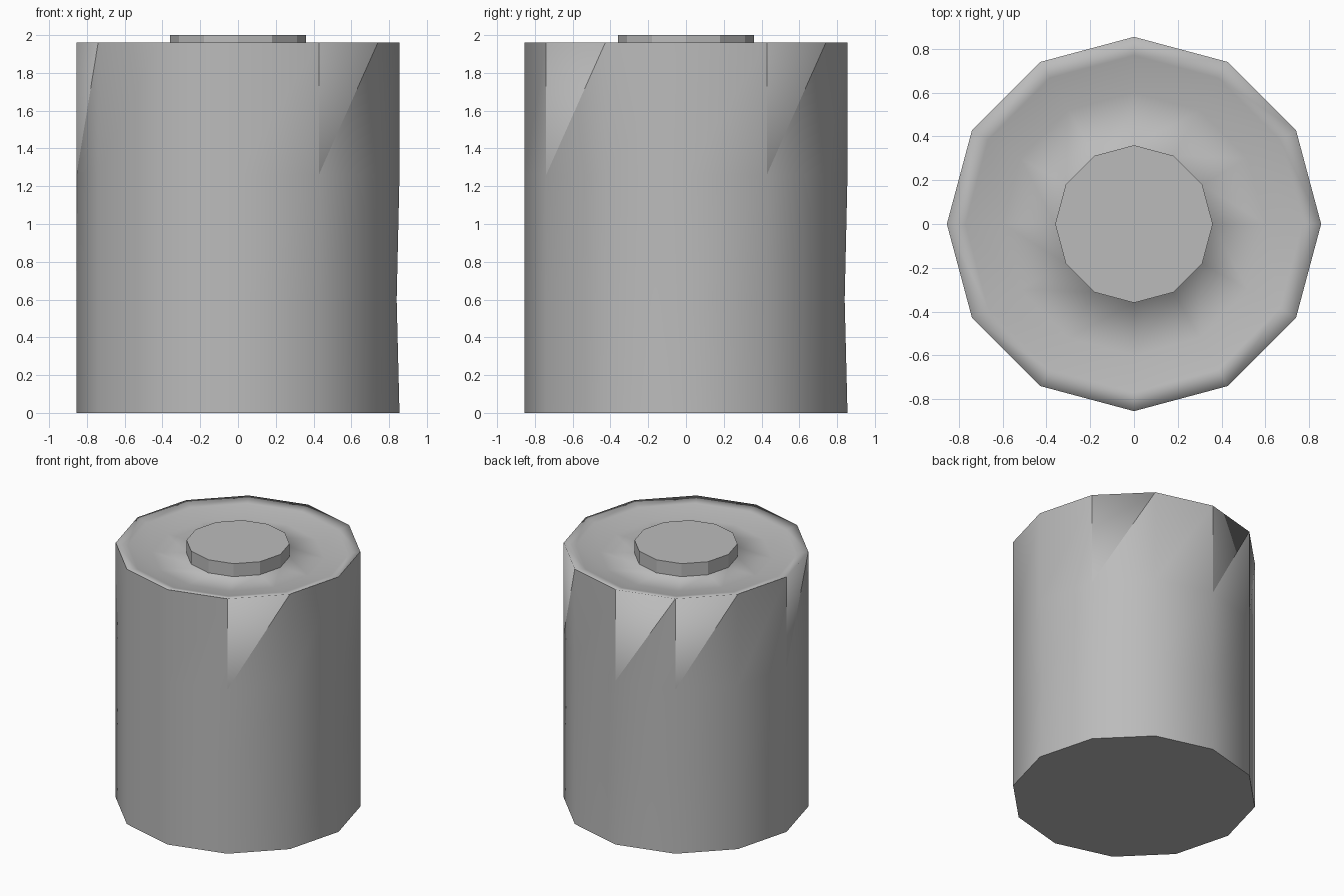
import bpy, bmesh, math

if "Cube" in bpy.data.objects:
    bpy.data.objects.remove(bpy.data.objects["Cube"], do_unlink=True)

N = 12                        # sides of the can
R = 0.855                     # body radius
TOP = 1.96                    # rim height
FOLD = 1.26                   # lower tip of the folded rim corners
FOLDS = {1, 3, 4, 6, 10}      # sides where the rim folds into the wall

grey = bpy.data.materials.new("plain grey")
grey.use_nodes = True
colour = (0.5, 0.5, 0.5, 1)
grey.diffuse_color = colour
grey.node_tree.nodes["Principled BSDF"].inputs["Base Color"].default_value = colour


def ring(bm, radius, z, dents=()):
    """One ring of N vertices; dented corners sit slightly inward."""
    out = []
    for i in range(N):
        a = 2 * math.pi * i / N
        r = radius - (0.015 if i in dents else 0)
        out.append(bm.verts.new((r * math.cos(a), r * math.sin(a), z)))
    return out


def bridge(bm, low, high, skip=()):
    for i in range(N):
        j = (i + 1) % N
        if i not in skip:
            bm.faces.new((low[i], low[j], high[j], high[i]))


def finish(name, bm, smooth=True):
    mesh = bpy.data.meshes.new(name)
    for f in bm.faces:
        f.smooth = smooth
    bm.to_mesh(mesh)
    bm.free()
    mesh.materials.append(grey)
    obj = bpy.data.objects.new(name, mesh)
    bpy.context.collection.objects.link(obj)
    return obj


# Body wall, with a slight dent at two corners
bm = bmesh.new()
base = ring(bm, R, 0)
waist = ring(bm, R, 0.6, dents=(0, 3))
shoulder = ring(bm, R, FOLD)
rim = ring(bm, R, TOP)
bridge(bm, base, waist)
bridge(bm, waist, shoulder)
bridge(bm, shoulder, rim, skip=FOLDS)
for i in FOLDS:
    j = (i + 1) % N
    bm.faces.new((shoulder[i], shoulder[j], rim[j]))
finish("body_wall", bm)

# Flat base
bm = bmesh.new()
bm.faces.new(list(reversed(ring(bm, R, 0))))
finish("base_cap", bm, smooth=False)

# Dished top, with folded corners running down into the wall and hidden collars
bm = bmesh.new()
skirt = ring(bm, R - 0.003, TOP - 0.03)
lip = ring(bm, R, TOP)
bridge(bm, skirt, lip, skip=FOLDS)
for i in FOLDS:
    j = (i + 1) % N
    a = 2 * math.pi * i / N
    tip = bm.verts.new((R * math.cos(a), R * math.sin(a), FOLD))
    bm.faces.new((tip, lip[j], lip[i]))
previous = lip
for radius, z in ((0.77, 1.94), (0.6, 1.9), (0.36, 1.9), (0.355, 1.95)):
    current = ring(bm, radius, z)
    bridge(bm, previous, current)
    previous = current
finish("dished_top", bm)

# Raised centre button
bm = bmesh.new()
low = ring(bm, 0.36, 1.89)
high = ring(bm, 0.36, 2.0)
bridge(bm, low, high)
bm.faces.new(high)
finish("centre_button", bm, smooth=False)
